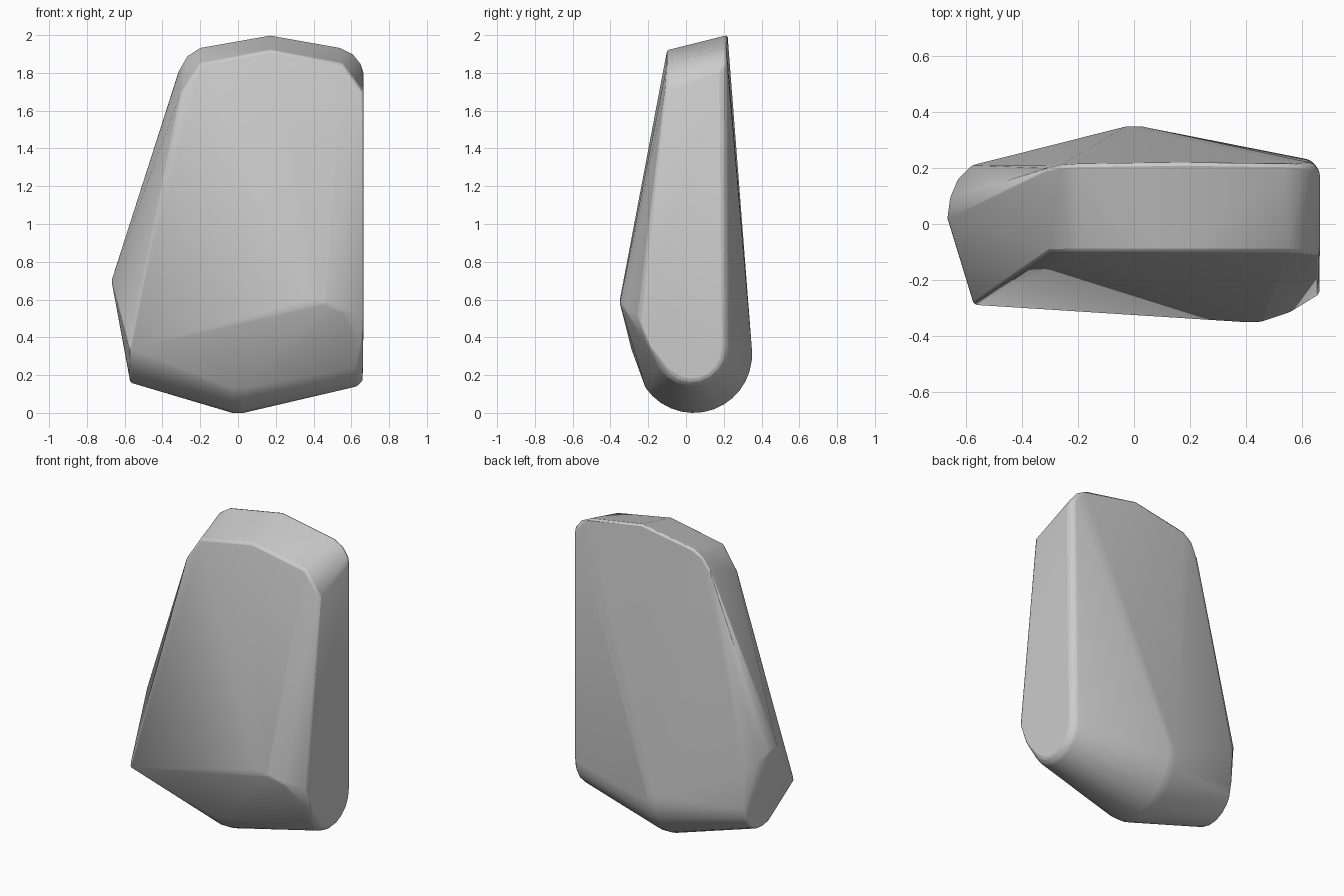
import bpy
import bmesh
from math import cos, sin, radians

default_cube = bpy.data.objects.get("Cube")
if default_cube:
    bpy.data.objects.remove(default_cube, do_unlink=True)


def make_material(name, colour):
    material = bpy.data.materials.new(name)
    material.use_nodes = True
    material.diffuse_color = colour
    material.node_tree.nodes["Principled BSDF"].inputs["Base Color"].default_value = colour
    return material


def arc(x, centre_y, centre_z, radius, start, end, steps):
    """Points on a circular arc lying in the side plane at x."""
    angles = [radians(start + (end - start) * i / steps) for i in range(steps + 1)]
    return [(x, centre_y + radius * cos(a), centre_z + radius * sin(a)) for a in angles]


def hull_object(name, points, material):
    """Convex faceted solid wrapped around the given corner points."""
    bm = bmesh.new()
    for point in points:
        bm.verts.new(point)
    hull = bmesh.ops.convex_hull(bm, input=bm.verts[:])
    unused = {g for g in hull["geom_interior"] + hull["geom_unused"]
              if isinstance(g, bmesh.types.BMVert)}
    bmesh.ops.delete(bm, geom=list(unused), context="VERTS")
    bmesh.ops.dissolve_limit(bm, angle_limit=radians(2), verts=bm.verts[:], edges=bm.edges[:])
    bmesh.ops.recalc_face_normals(bm, faces=bm.faces[:])
    mesh = bpy.data.meshes.new(name)
    bm.to_mesh(mesh)
    bm.free()
    mesh.materials.append(material)
    obj = bpy.data.objects.new(name, mesh)
    bpy.context.collection.objects.link(obj)
    return obj


# Rounded keel under the middle, widened slightly to soften its ridge
keel = arc(-0.03, 0.04, 0.31, 0.31, 5, -145, 14) + arc(0.03, 0.04, 0.31, 0.31, 5, -145, 14)

# Flat right end: rounded foot, sloping front edge, upright back edge
right_end = arc(0.66, 0.03, 0.34, 0.17, 0, -150, 8)
right_end += arc(0.63, 0.03, 0.34, 0.2, 0, -150, 8)
right_end += [(0.665, -0.25, 0.51), (0.66, -0.2, 0.36), (0.665, -0.11, 1.7),
              (0.665, 0.19, 1.8), (0.64, 0.22, 1.83)]

# Left end: lower foot, rounded widest point and sharp front corner
left_end = arc(-0.57, 0.03, 0.34, 0.18, 0, -150, 8)
left_end += [(-0.575, -0.29, 0.34), (-0.67, 0.02, 0.7), (-0.66, 0.09, 0.68),
             (-0.63, 0.16, 0.65), (-0.58, 0.21, 0.6)]

# Swollen lower front
belly = [(0.38, -0.35, 0.6), (0.46, -0.35, 0.58), (0.55, -0.32, 0.54)]

# Front rim of the sloping top
front_rim = [(-0.3, -0.1, 1.7), (-0.2, -0.1, 1.85), (0.17, -0.1, 1.92), (0.55, -0.1, 1.85)]

# Higher back rim of the top, with rounded corners
back_rim = [(-0.31, 0.2, 1.82), (-0.27, 0.21, 1.89), (-0.2, 0.215, 1.935),
            (0.17, 0.22, 2.0), (0.54, 0.215, 1.935), (0.61, 0.21, 1.9), (0.65, 0.2, 1.85)]

stone_grey = make_material("stone grey", (0.6, 0.6, 0.6, 1))
boulder = hull_object("boulder", keel + right_end + left_end + belly + front_rim + back_rim,
                      stone_grey)

# Slightly worn edges
worn_edges = boulder.modifiers.new("worn edges", "BEVEL")
worn_edges.width = 0.012
worn_edges.segments = 2
worn_edges.limit_method = "ANGLE"
worn_edges.angle_limit = radians(25)

bpy.context.view_layer.objects.active = boulder
boulder.select_set(True)
bpy.ops.object.shade_smooth_by_angle(angle=radians(35))
